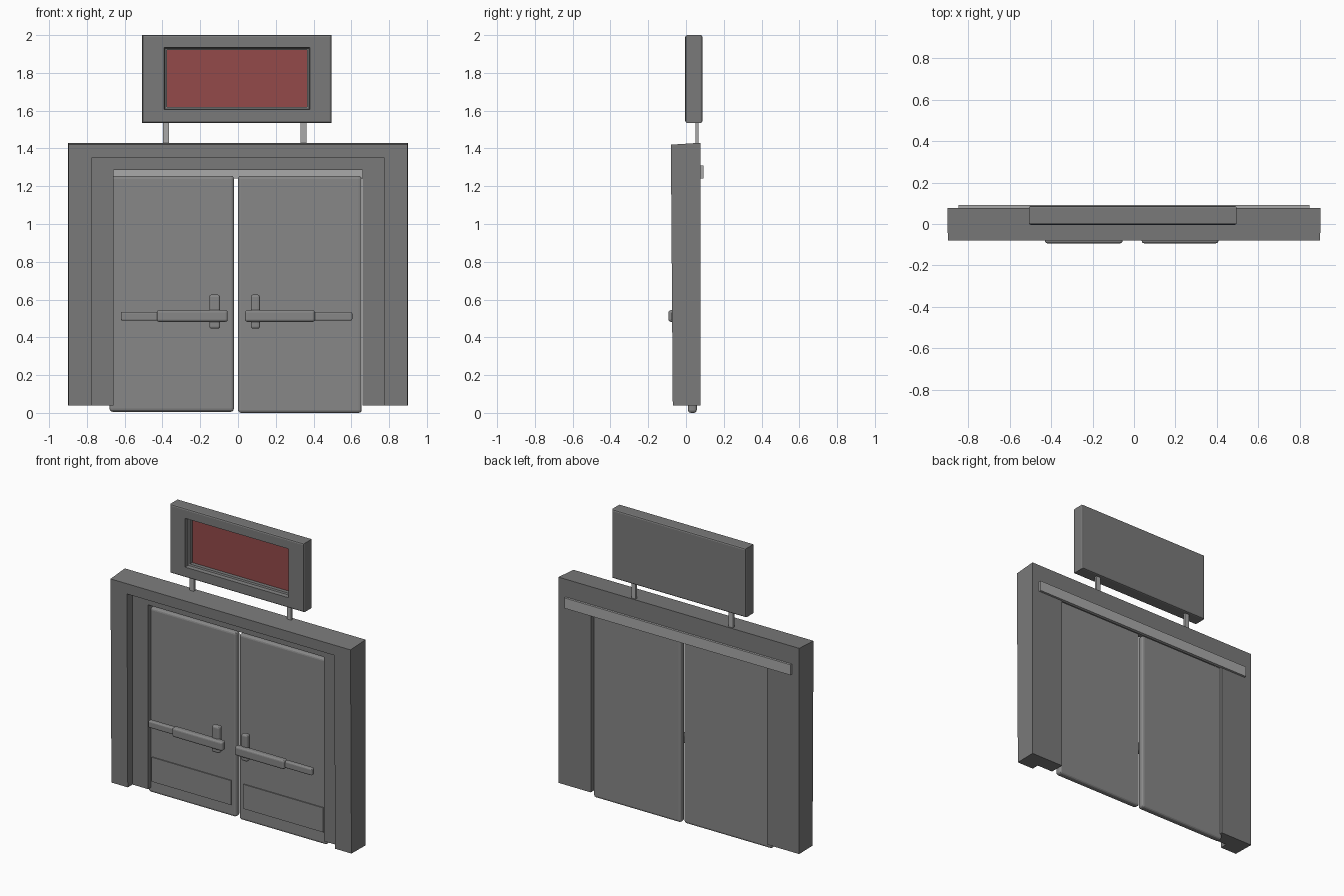
import bpy, bmesh

if "Cube" in bpy.data.objects:
    bpy.data.objects.remove(bpy.data.objects["Cube"])


def material(name, r, g, b):
    m = bpy.data.materials.new(name)
    m.diffuse_color = (r, g, b, 1)
    m.use_nodes = True
    m.node_tree.nodes["Principled BSDF"].inputs["Base Color"].default_value = m.diffuse_color
    return m


DARK = material("dark_grey", 0.195, 0.195, 0.195)
DOOR = material("door_grey", 0.245, 0.245, 0.245)
METAL = material("light_metal", 0.40, 0.40, 0.40)
RED = material("red_panel", 0.296, 0.067, 0.067)


def finish(name, bm, mat):
    bmesh.ops.recalc_face_normals(bm, faces=bm.faces[:])
    me = bpy.data.meshes.new(name)
    bm.to_mesh(me)
    bm.free()
    me.materials.append(mat)
    ob = bpy.data.objects.new(name, me)
    bpy.context.collection.objects.link(ob)
    return ob


def box(name, mat, x, y, z, bevel=0.0, segments=3):
    """Box from (min, max) ranges, with optional rounded edges."""
    bm = bmesh.new()
    bmesh.ops.create_cube(bm, size=1)
    for v in bm.verts:
        v.co = [r[0] + (c + 0.5) * (r[1] - r[0]) for c, r in zip(v.co, (x, y, z))]
    ob = finish(name, bm, mat)
    if bevel:
        m = ob.modifiers.new("bevel", 'BEVEL')
        m.width, m.segments = bevel, segments
    return ob


def loft(name, mat, rings):
    """Skin closed rings of points and cap both ends."""
    bm = bmesh.new()
    vr = [[bm.verts.new(p) for p in ring] for ring in rings]
    n = len(vr[0])
    for a, b in zip(vr, vr[1:]):
        for i in range(n):
            j = (i + 1) % n
            bm.faces.new((a[i], a[j], b[j], b[i]))
    bm.faces.new(vr[0])
    bm.faces.new(vr[-1])
    return finish(name, bm, mat)


# Door frame: stepped section (half width, top, bottom y, top y) swept up, over and down
section = [(0.897, 1.42, -0.07, -0.08), (0.775, 1.35, -0.07, -0.079),
           (0.775, 1.35, -0.02, -0.02), (0.658, 1.285, -0.02, -0.02),
           (0.658, 1.285, 0.077, 0.077), (0.90, 1.43, 0.077, 0.077)]
loft("door_frame", DARK, [
    [(-w, yb, 0.04) for w, t, yb, yt in section],
    [(-w, yt, t) for w, t, yb, yt in section],
    [(w, yt, t) for w, t, yb, yt in section],
    [(w, yb, 0.04) for w, t, yb, yt in section]])

# Sliding track on the back
box("sliding_track", METAL, (-0.845, 0.845), (0.07, 0.092), (1.24, 1.31))

# Door leaves
box("door_left", DOOR, (-0.68, -0.022), (0.01, 0.057), (0.006, 1.255), 0.016)
box("door_right", DOOR, (0.0, 0.655), (0.01, 0.057), (0.0, 1.255), 0.016)

# Kick plates, push bars and latch plates
hardware = [("left", (-0.65, -0.055), (-0.43, -0.055), (-0.62, -0.42), (-0.152, -0.095)),
            ("right", (0.037, 0.635), (0.037, 0.407), (0.397, 0.605), (0.068, 0.116))]
for side, kick, bar, tail, latch in hardware:
    box("kick_plate_" + side, DOOR, kick, (0.003, 0.015), (0.085, 0.25))
    box("push_bar_" + side, DOOR, bar, (-0.093, -0.05), (0.482, 0.544), 0.012)
    box("push_bar_end_" + side, DOOR, tail, (-0.077, -0.045), (0.488, 0.535), 0.009)
    box("latch_plate_" + side, DOOR, latch, (-0.068, -0.03), (0.446, 0.626), 0.012)


# Sign box with rounded rim and two-step recess
def rect(x0, x1, z0, z1, y):
    return [(x0, y, z0), (x1, y, z0), (x1, y, z1), (x0, y, z1)]


def outer(inset, y):
    return rect(-0.507 + inset, 0.495 - inset, 1.535 + inset, 2.0 - inset, y)


loft("sign_housing", DARK, [
    outer(0.010, 0.087), outer(0.003, 0.084), outer(0, 0.077),
    outer(0, 0.006), outer(0.003, -0.001), outer(0.010, -0.004),
    rect(-0.392, 0.38, 1.605, 1.935, -0.004),
    rect(-0.387, 0.375, 1.61, 1.93, 0.02),
    rect(-0.376, 0.365, 1.62, 1.92, 0.024),
    rect(-0.376, 0.365, 1.62, 1.92, 0.055)])

# Red display panel
box("sign_panel", RED, (-0.376, 0.365), (0.05, 0.06), (1.62, 1.92))

# Sign posts
for side, x in (("left", -0.381), ("right", 0.347)):
    box("sign_post_" + side, METAL, (x - 0.016, x + 0.016), (0.049, 0.066), (1.41, 1.55))
